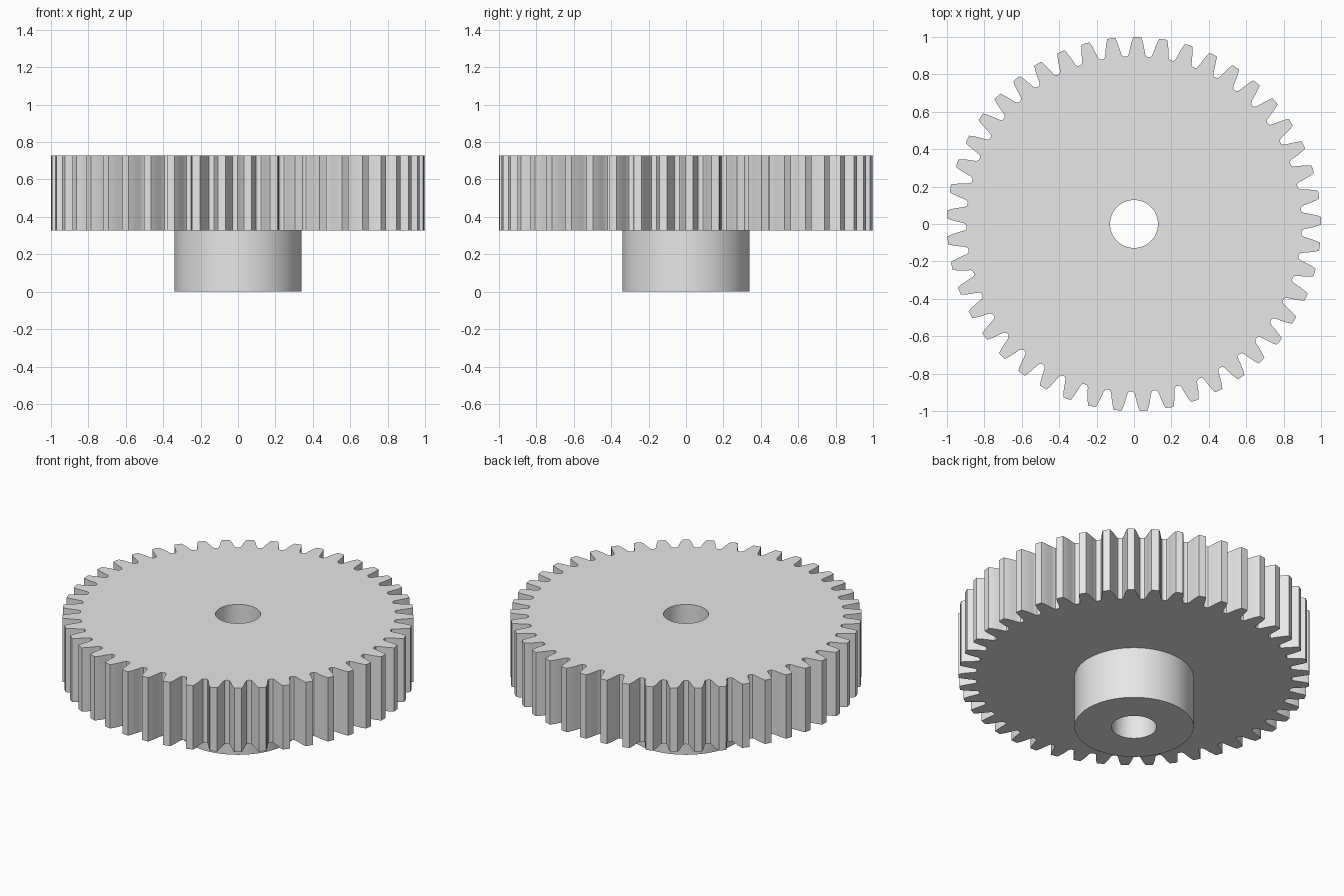
import bpy, bmesh
from math import radians, cos, sin

cube = bpy.data.objects.get("Cube")
if cube:
    bpy.data.objects.remove(cube, do_unlink=True)

# Main dimensions
TEETH = 45
PHASE = 1.0
BORE = 0.128
HUB = 0.339
LOW, TOP = 0.326, 0.727

steel = bpy.data.materials.new("plain grey")
steel.use_nodes = True
grey = (0.8, 0.8, 0.8, 1)
steel.diffuse_color = grey
steel.node_tree.nodes["Principled BSDF"].inputs["Base Color"].default_value = grey


def strip_object(name, angles, rings):
    """Join consecutive rings (one radius per angle, height) with quads."""
    bm = bmesh.new()
    loops = [[bm.verts.new((r * cos(a), r * sin(a), z)) for r, a in zip(radii, angles)]
             for radii, z in rings]
    n = len(angles)
    for a, b in zip(loops, loops[1:]):
        for i in range(n):
            j = (i + 1) % n
            bm.faces.new((a[i], b[i], b[j], a[j]))
    bmesh.ops.recalc_face_normals(bm, faces=[])
    mesh = bpy.data.meshes.new(name)
    bm.to_mesh(mesh)
    bm.free()
    mesh.materials.append(steel)
    obj = bpy.data.objects.new(name, mesh)
    bpy.context.collection.objects.link(obj)
    bpy.ops.object.select_all(action='DESELECT')
    obj.select_set(True)
    bpy.context.view_layer.objects.active = obj
    bpy.ops.object.shade_smooth_by_angle(angle=radians(25))
    return obj


# Half tooth, tip to root: radius and angle from the tooth centre in degrees
half = [(1.0, 1.2), (0.98, 1.65), (0.957, 2.05), (0.93, 2.45),
        (0.91, 2.75), (0.899, 3.15), (0.896, 3.65)]
tooth = [(r, -d) for r, d in reversed(half)] + half
profile = [(r, radians(PHASE + k * 360 / TEETH + d))
           for k in range(TEETH) for r, d in tooth]
outer = [r for r, a in profile]
angles = [a for r, a in profile]
n = len(angles)

# Toothed wheel: underside, teeth, top face, upper bore
# (rings run so that every quad faces outward)
strip_object("toothed_wheel", angles,
             [([HUB] * n, LOW), (outer, LOW), (outer, TOP),
              ([BORE] * n, TOP), ([BORE] * n, LOW)])

# Hub below the wheel: lower bore, end face, outer wall
m = 120
strip_object("hub", [radians(360 * i / m) for i in range(m)],
             [([BORE] * m, LOW), ([BORE] * m, 0), ([HUB] * m, 0), ([HUB] * m, LOW)])
